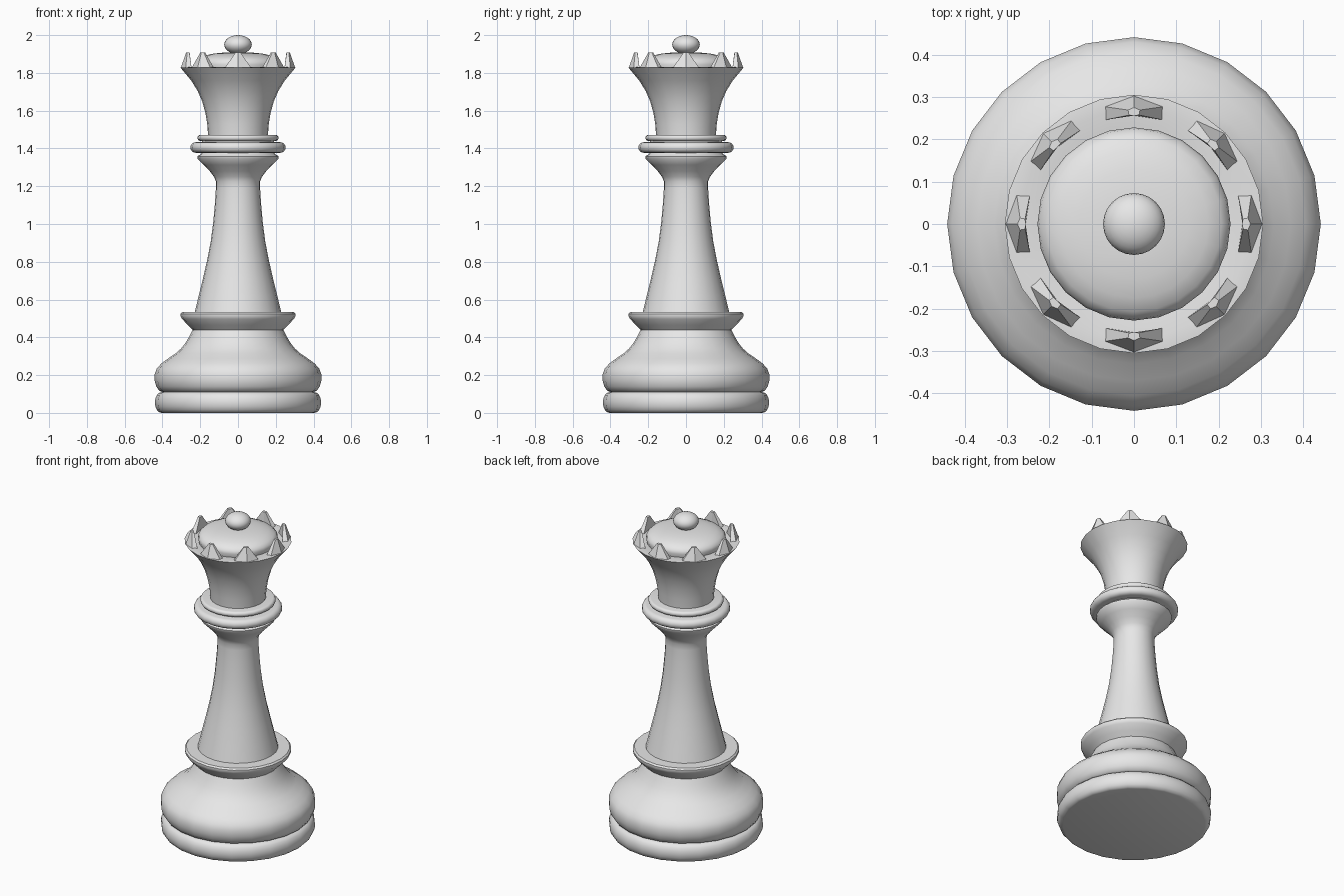
import bpy, bmesh
from math import cos, sin, pi, radians
from mathutils import Matrix, Vector

if "Cube" in bpy.data.objects:
    bpy.data.objects.remove(bpy.data.objects["Cube"], do_unlink=True)

SIDES = 24

grey = bpy.data.materials.new("light grey")
grey.use_nodes = True
grey.diffuse_color = (0.8, 0.8, 0.8, 1)
grey.node_tree.nodes["Principled BSDF"].inputs["Base Color"].default_value = (0.8, 0.8, 0.8, 1)


def finish(name, bm, angle):
    bmesh.ops.recalc_face_normals(bm, faces=bm.faces)
    mesh = bpy.data.meshes.new(name)
    bm.to_mesh(mesh)
    bm.free()
    mesh.materials.append(grey)
    obj = bpy.data.objects.new(name, mesh)
    bpy.context.collection.objects.link(obj)
    bpy.ops.object.select_all(action='DESELECT')
    obj.select_set(True)
    bpy.context.view_layer.objects.active = obj
    bpy.ops.object.shade_smooth_by_angle(angle=radians(angle))
    return obj


def lathe(name, profile):
    """Turn a (radius, height) profile around z and cap both ends."""
    bm = bmesh.new()
    rings = [[bm.verts.new((r * cos(2 * pi * i / SIDES), r * sin(2 * pi * i / SIDES), z))
              for i in range(SIDES)] for r, z in profile]
    for low, high in zip(rings, rings[1:]):
        for i in range(SIDES):
            j = (i + 1) % SIDES
            bm.faces.new((low[i], low[j], high[j], high[i]))
    bm.faces.new(rings[0])
    bm.faces.new(rings[-1])
    return finish(name, bm, 40)


def rounded_ring(name, radius, z, half_height, bulge):
    """Disc with a half-round edge."""
    steps = 8
    lathe(name, [(radius - bulge + bulge * cos(a), z + half_height * sin(a))
                 for a in [pi * (k / steps - 0.5) for k in range(steps + 1)]])


# Foot and swelling base
rounded_ring("foot_ring", 0.44, 0.055, 0.055, 0.035)
lathe("base", [(0.40, 0.11), (0.418, 0.118), (0.433, 0.14), (0.441, 0.17), (0.441, 0.205),
               (0.43, 0.235), (0.405, 0.262), (0.37, 0.288), (0.33, 0.315), (0.30, 0.342),
               (0.275, 0.375), (0.255, 0.41), (0.24, 0.44)])
lathe("base_collar", [(0.235, 0.435), (0.265, 0.465), (0.296, 0.497), (0.304, 0.512),
                      (0.304, 0.524), (0.295, 0.533), (0.22, 0.533)])

# Tapered stem that flares out under the rings
lathe("stem", [(0.23, 0.53), (0.208, 0.62), (0.186, 0.71), (0.163, 0.81), (0.144, 0.91),
               (0.131, 1.01), (0.122, 1.11), (0.117, 1.19), (0.117, 1.225), (0.127, 1.25),
               (0.15, 1.28), (0.182, 1.313), (0.214, 1.346), (0.216, 1.358),
               (0.20, 1.368), (0.19, 1.38)])
rounded_ring("neck_ring_wide", 0.252, 1.405, 0.028, 0.028)
lathe("neck_core", [(0.19, 1.42), (0.19, 1.45)])
rounded_ring("neck_ring_small", 0.215, 1.456, 0.016, 0.016)

# Flared crown cup with a shallow recessed top
lathe("crown_cup", [(0.158, 1.465), (0.163, 1.53), (0.173, 1.59), (0.19, 1.65), (0.214, 1.705),
                    (0.248, 1.76), (0.305, 1.828), (0.272, 1.83), (0.235, 1.822)])
lathe("crown_dome", [(0.222, 1.82), (0.228, 1.845), (0.224, 1.862), (0.207, 1.878),
                     (0.175, 1.892), (0.13, 1.902), (0.07, 1.908)])

# Eight faceted points around the rim
foot = [(0.303, 0), (0.277, 0.07), (0.246, 0.066), (0.256, 0), (0.246, -0.066), (0.277, -0.07)]
tip = [(0.275, 0), (0.269, 0.014), (0.257, 0.012), (0.256, 0), (0.257, -0.012), (0.269, -0.014)]
bm = bmesh.new()
for k in range(8):
    turn = Matrix.Rotation(k * pi / 4, 3, 'Z')
    low = [bm.verts.new(turn @ Vector((x, y, 1.826))) for x, y in foot]
    high = [bm.verts.new(turn @ Vector((x, y, 1.907))) for x, y in tip]
    for i in range(6):
        j = (i + 1) % 6
        bm.faces.new((low[i], low[j], high[j], high[i]))
    bm.faces.new(high)
    bm.faces.new(low)
finish("crown_points", bm, 10)

# Finial ball
bm = bmesh.new()
bmesh.ops.create_uvsphere(bm, u_segments=SIDES, v_segments=14, radius=1)
bmesh.ops.transform(bm, verts=bm.verts,
                    matrix=Matrix.Translation((0, 0, 1.95)) @ Matrix.Diagonal((0.073, 0.073, 0.05, 1)))
finish("finial_ball", bm, 60)
